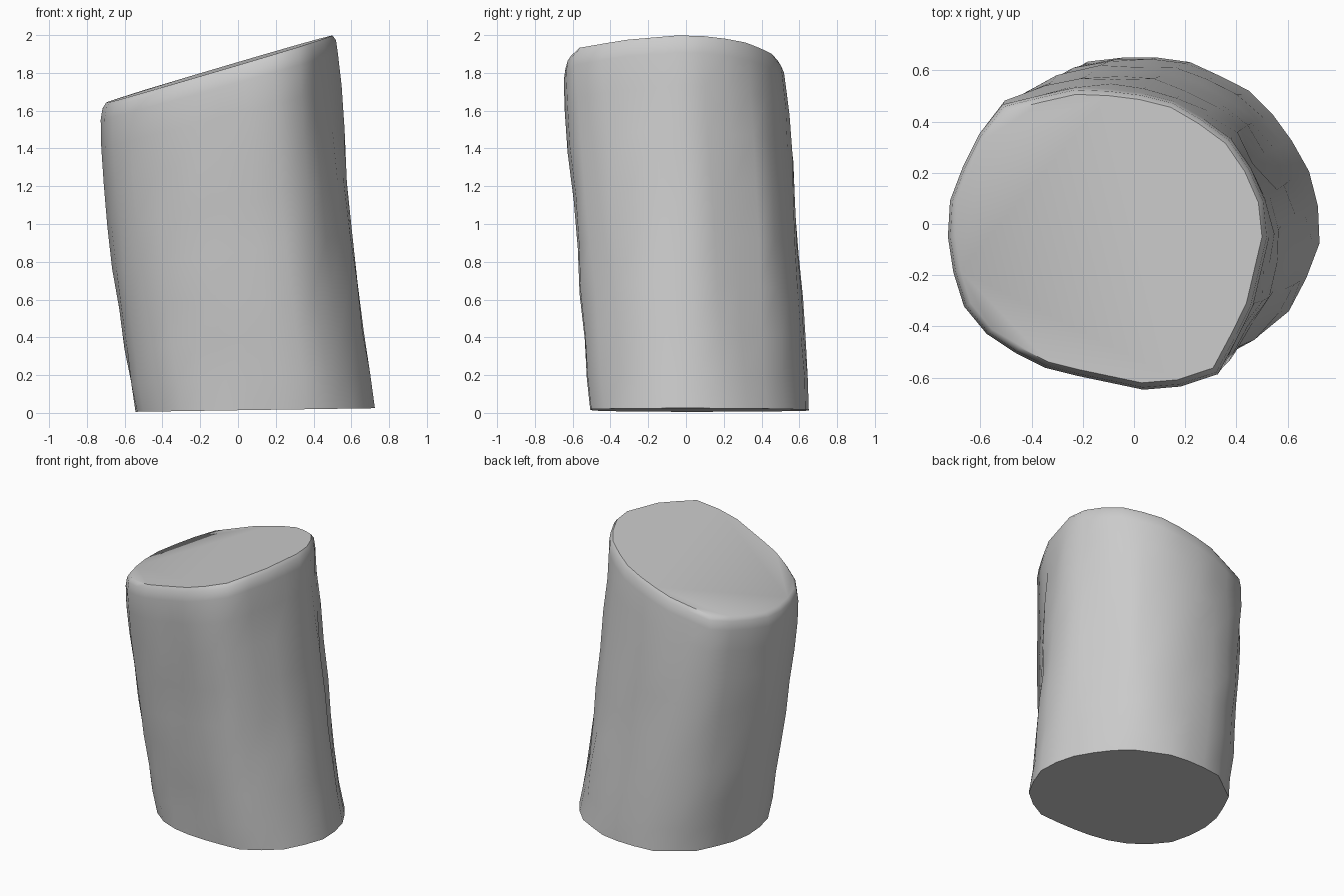
import bpy, bmesh, math, random

if "Cube" in bpy.data.objects:
    bpy.data.objects.remove(bpy.data.objects["Cube"])

random.seed(4)
SIDES = 28

# Outlines of the two ends, seen from above, counter-clockwise
BOTTOM = [(0.725, -0.08), (0.715, 0.15), (0.58, 0.39), (0.44, 0.53), (0.18, 0.65),
          (-0.16, 0.65), (-0.42, 0.46), (-0.52, 0.22), (-0.55, 0.02), (-0.51, -0.2),
          (-0.36, -0.39), (-0.12, -0.49), (0.15, -0.51), (0.41, -0.5), (0.63, -0.32)]
TOP = [(0.54, 0.0), (0.49, 0.17), (0.36, 0.36), (0.12, 0.50), (-0.2, 0.54),
       (-0.51, 0.47), (-0.6, 0.36), (-0.715, 0.13), (-0.73, -0.03), (-0.69, -0.29),
       (-0.55, -0.46), (-0.33, -0.57), (0.05, -0.65), (0.31, -0.62), (0.46, -0.34)]
CB, CT = (0.09, 0.07), (-0.1, -0.05)


def ray_radius(points, centre, a):
    """Distance from the centre to the outline along angle a."""
    dx, dy = math.cos(a), math.sin(a)
    for p, q in zip(points, points[1:] + points[:1]):
        px, py = p[0] - centre[0], p[1] - centre[1]
        ex, ey = q[0] - p[0], q[1] - p[1]
        den = dx * ey - dy * ex
        if abs(den) < 1e-9:
            continue
        r = (px * ey - py * ex) / den
        s = (px * dy - py * dx) / den
        if r > 0 and -1e-6 <= s <= 1 + 1e-6:
            return r
    return 0.6


def cut_height(x, y):
    """Slanted saw cut across the top."""
    return 1.645 + 0.297 * (x + 0.69) + 0.015 * y


def groove(a, t):
    """Bark furrows: one long leaning groove on the right plus shallow ones."""
    d = 0
    for a0, lean, depth, width in ((0.58, -0.30, 0.045, 0.13), (-0.75, 0.1, 0.02, 0.15),
                                   (2.6, 0.1, 0.015, 0.15), (4.2, -0.2, 0.015, 0.15)):
        off = (a - a0 - lean * t + math.pi) % (2 * math.pi) - math.pi
        d += depth * math.exp(-(off / width) ** 2)
    return d * math.sin(math.pi * t) ** 0.7


bm = bmesh.new()
rings = []
levels = [(0, 1), (0.09, 1), (0.2, 1), (0.33, 1), (0.46, 1), (0.6, 1),
          (0.74, 1), (0.86, 1), (0.95, 1), (0.985, 0.985), (1, 0.955)]
for t, scale in levels:
    ring = []
    mix = min(1, t / 0.95)
    cx, cy = (b + (c - b) * mix for b, c in zip(CB, CT))
    cx -= 0.025 * math.sin(math.pi * mix)          # slight bow of the trunk
    for i in range(SIDES):
        a = 2 * math.pi * i / SIDES
        r = ray_radius(BOTTOM, CB, a) * (1 - mix) + ray_radius(TOP, CT, a) * mix
        if 0 < t < 0.95:
            r += random.uniform(-0.008, 0.008) + 0.005 * math.sin(math.pi * t)
            r -= groove(a, t)
        x, y = cx + r * scale * math.cos(a), cy + r * scale * math.sin(a)
        base = max(0, 0.014 + 0.015 * x)
        ring.append(bm.verts.new((x, y, base + t * (cut_height(x, y) - base))))
    rings.append(ring)

# Bark wall
for lo, hi in zip(rings, rings[1:]):
    for i in range(SIDES):
        j = (i + 1) % SIDES
        bm.faces.new((lo[i], lo[j], hi[j], hi[i]))
# Sawn ends
bm.faces.new(rings[-1])
bm.faces.new(rings[0][::-1])

mesh = bpy.data.meshes.new("log")
bm.to_mesh(mesh)
bm.free()
log = bpy.data.objects.new("log", mesh)
bpy.context.collection.objects.link(log)
bpy.context.view_layer.objects.active = log
log.select_set(True)
bpy.ops.object.shade_smooth_by_angle(angle=math.radians(50))
